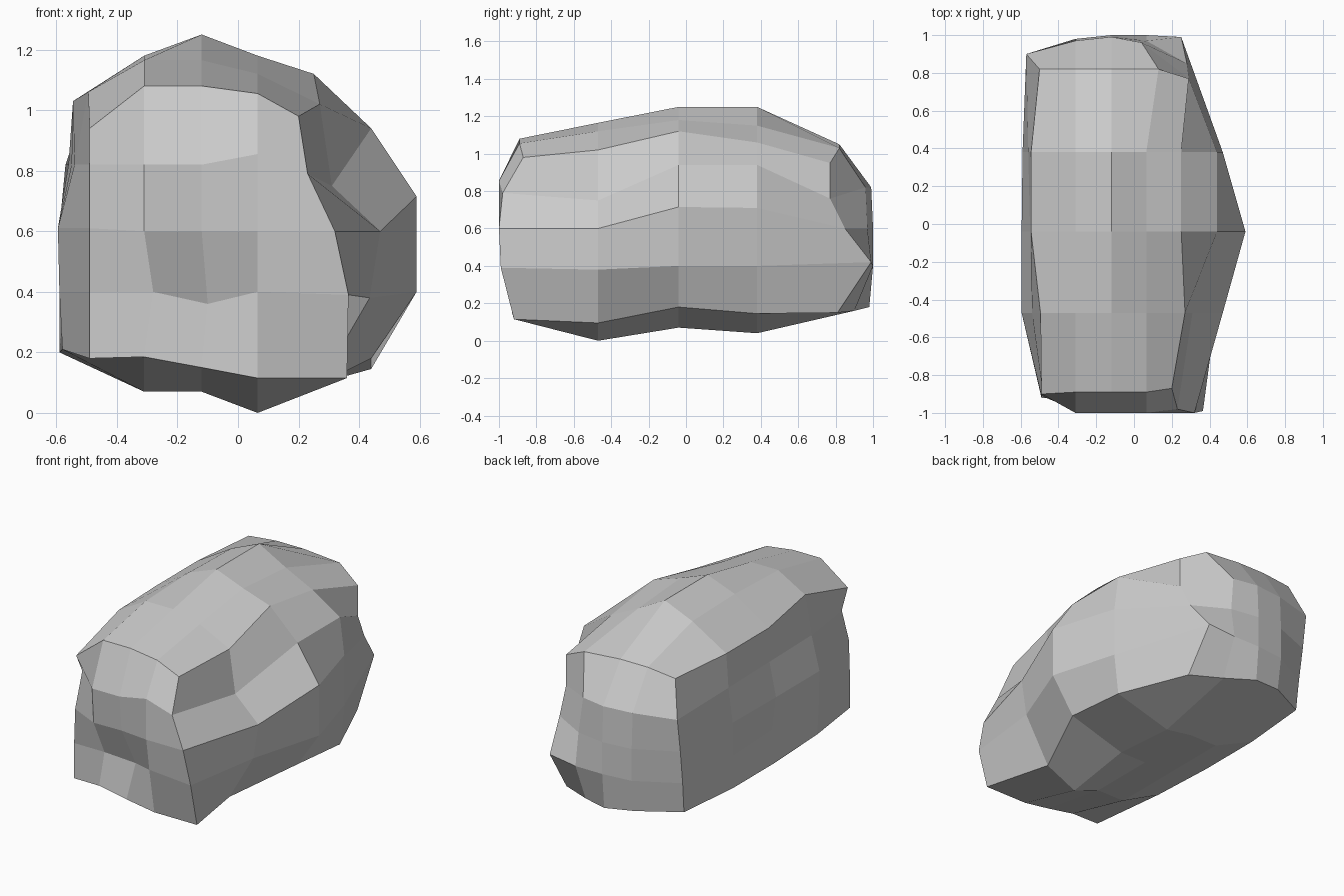
import bpy, bmesh

if "Cube" in bpy.data.objects:
    bpy.data.objects.remove(bpy.data.objects["Cube"])

COLS = (-0.31, -0.12, 0.065)   # inner columns shared by top, bottom and ends
ROWS = (0.82, 0.6, 0.4)        # inner rows shared by left side and ends


def section(y, left, top_left, top, top_right, right, bottom):
    """16-point cross-section: top, right, bottom, left side (lower, mid, upper)."""
    xs = (top_left,) + COLS + (top_right,)
    pts = list(zip(xs, top)) + list(right)
    pts += list(zip(COLS[::-1], bottom[:3])) + [(left[0], bottom[3])]
    pts += [(left[1], 0.4), (left[2], 0.61), (left[3], 0.82)]
    ys = y if isinstance(y, tuple) else (y,) * 16
    return [(p[0], yy, p[1]) for p, yy in zip(pts, ys)]


# end sections bend in depth
front_y = (-.9, -.89, -.89, -.89, -.87, -.98, -1, -.99, -.92, -.92, -.93, -.93, -.92, -.92, -.91, -.84)
back_y = (.82, .82, .82, .82, .77, .77, .85, .99, .81, .9, .98, .95, .82, .84, .87, .9)

sections = [
    section(front_y, (-.49,) * 4, -.49, (.94, 1.08, 1.08, 1.055, .98), .2,
            [(.23, .79), (.32, .6), (.365, .39), (.36, .115)], (.115, .15, .185, .18)),
    section(-.47, (-.58, -.59, -.595, -.54), -.495, (1.06, 1.165, 1.165, 1.12, 1.02), .27,
            [(.31, .75), (.47, .6), (.435, .38), (.27, .095)], (0, .07, .07, .21)),
    section(-.04, (-.59, -.57, -.595, -.55), -.545, (1.03, 1.18, 1.25, 1.18, 1.12), .25,
            [(.44, .94), (.59, .715), (.59, .4), (.44, .18)], (.07, .07, .07, .2)),
    section(.38, (-.59, -.59, -.59, -.56), -.545, (1.03, 1.17, 1.25, 1.15, 1.06), .25,
            [(.44, .94), (.47, .71), (.47, .4), (.44, .145)], (.04, .07, .07, .2)),
    section(back_y, (-.56, -.565, -.57, -.57), -.5, (1.03, 1.05, 1.05, 1.03, .95), .29,
            [(.29, .76), (.28, .6), (.25, .42), (.26, .15)], (.16, .18, .2, .21)),
]
# depth of the inner 3x3 points on each end
front_depth = ((-1, -1, -1), (-.985, -.98, -1), (-.92, -.87, -.97))
back_depth = ((.97, .99, .96), (.98, 1, .97), (.98, 1, 1))

bm = bmesh.new()
rings = [[bm.verts.new(p) for p in s] for s in sections]

# long sides of the rock
for a, b in zip(rings, rings[1:]):
    for i in range(16):
        j = (i + 1) % 16
        bm.faces.new((a[i], a[j], b[j], b[i]))


def cap(ring, depth):
    """Close an end with a 4x4 patch of faces."""
    grid = [ring[0:5]]
    for r in range(3):
        inner = [bm.verts.new((COLS[c], depth[r][c], ROWS[r])) for c in range(3)]
        grid.append([ring[15 - r]] + inner + [ring[5 + r]])
    grid.append(ring[12:7:-1])
    for r in range(4):
        for c in range(4):
            bm.faces.new((grid[r][c], grid[r][c + 1], grid[r + 1][c + 1], grid[r + 1][c]))
    return grid


front = cap(rings[0], front_depth)
back = cap(rings[-1], back_depth)

# small dent on the front, small notch at the upper back right
front[3][1].co.x = -.28
front[3][2].co.x, front[3][2].co.z = -.1, .36
front[1][3].co.z = .855
back[0][3].co.x = .13
back[1][3].co.x = .04

bmesh.ops.recalc_face_normals(bm, faces=bm.faces)
mesh = bpy.data.meshes.new("rock")
bm.to_mesh(mesh)
bm.free()
rock = bpy.data.objects.new("rock", mesh)
bpy.context.collection.objects.link(rock)
